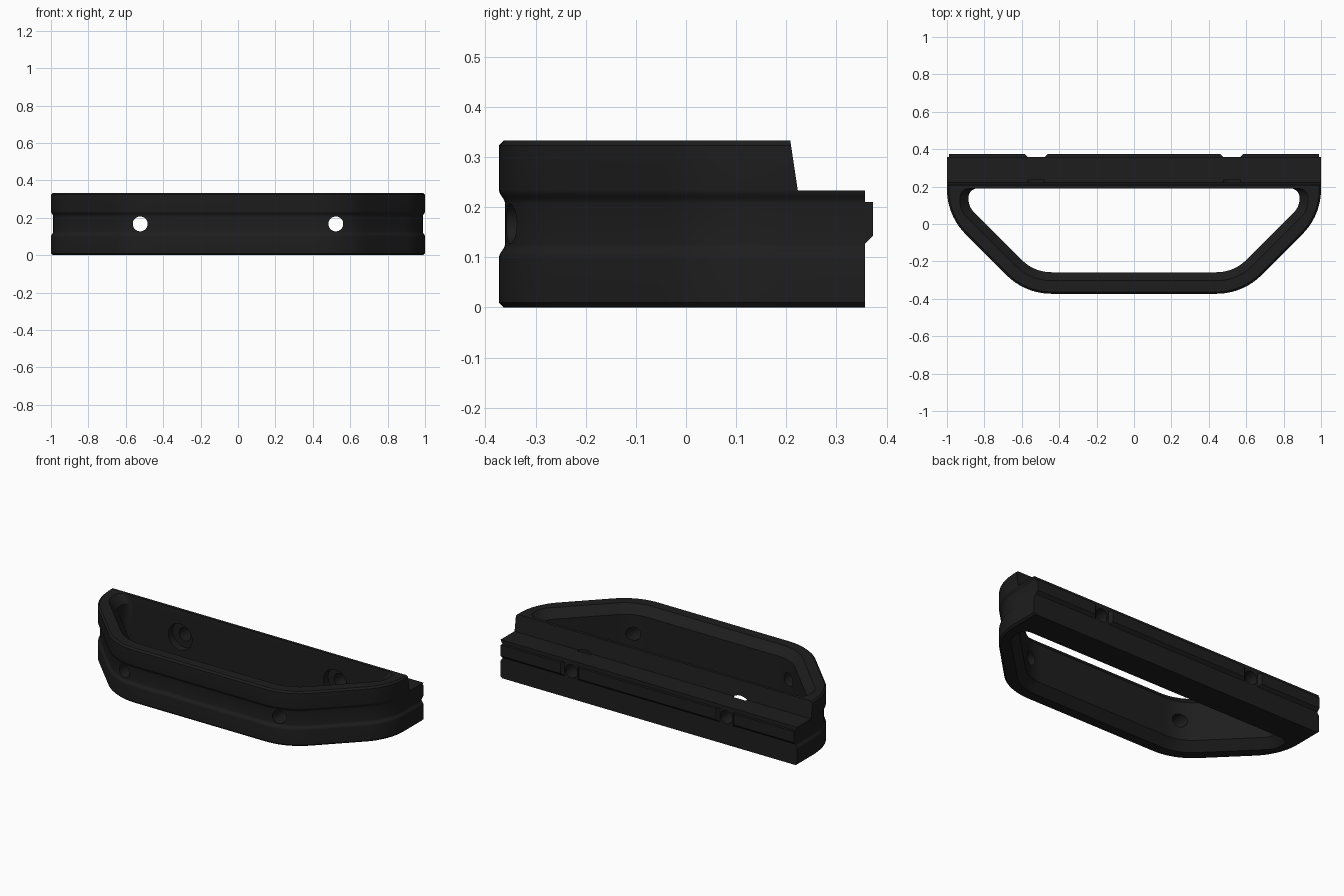
import bpy, bmesh, math
from mathutils import Vector

if "Cube" in bpy.data.objects:
    bpy.data.objects.remove(bpy.data.objects["Cube"])

TOP = 0.333        # overall height
BACK = 0.357       # back face of the rear bar
BAR = 0.19         # inner face of the rear bar
HOLE_X, HOLE_Z = 0.523, 0.167

mat = bpy.data.materials.new("matte black")
mat.diffuse_color = (0.0125, 0.0125, 0.0125, 1)
mat.use_nodes = True
mat.node_tree.nodes["Principled BSDF"].inputs["Base Color"].default_value = mat.diffuse_color


def outline(d, back, r_back, r_side, r_front):
    """Rounded trapezoid, inset by d on every side but the back."""
    w, f, s = 1 - d, 0.373 - d, 0.955 - d * math.sqrt(2)
    half = [(w, back, r_back), (w, w - s, r_side), (s - f, -f, r_front)]
    corners = half + [(-x, y, r) for x, y, r in reversed(half)]
    pts = []
    for i, (x, y, r) in enumerate(corners):
        p = Vector((x, y))
        if r == 0:
            pts.append(p)
            continue
        a = (Vector(corners[i - 1][:2]) - p).normalized()
        b = (Vector(corners[(i + 1) % 6][:2]) - p).normalized()
        half_angle = math.acos(a.dot(b)) / 2
        centre = p + (a + b).normalized() * (r / math.sin(half_angle))
        start = p + a * (r / math.tan(half_angle)) - centre
        end = p + b * (r / math.tan(half_angle)) - centre
        t0, t1 = math.atan2(start.y, start.x), math.atan2(end.y, end.x)
        turn = (t1 - t0 + math.pi) % math.tau - math.pi
        for k in range(13):
            t = t0 + turn * k / 12
            pts.append(centre + Vector((r * math.cos(t), r * math.sin(t))))
    return pts


def loft(name, rings):
    """Closed solid through rings of 3D points."""
    bm = bmesh.new()
    loops = [[bm.verts.new(p) for p in ring] for ring in rings]
    n = len(loops[0])
    for lo, hi in zip(loops, loops[1:]):
        for i in range(n):
            j = (i + 1) % n
            bm.faces.new((lo[i], lo[j], hi[j], hi[i]))
    bm.faces.new(loops[0][::-1])
    bm.faces.new(loops[-1])
    bmesh.ops.recalc_face_normals(bm, faces=bm.faces)
    me = bpy.data.meshes.new(name)
    bm.to_mesh(me)
    bm.free()
    me.materials.append(mat)
    ob = bpy.data.objects.new(name, me)
    bpy.context.collection.objects.link(ob)
    return ob


def rod(x, r, y0, y1):
    """Cylinder along y, used for drilling."""
    ring = [(x + r * math.cos(math.tau * k / 32), HOLE_Z + r * math.sin(math.tau * k / 32))
            for k in range(32)]
    return loft("drill", [[(a, y, c) for a, c in ring] for y in (y0, y1)])


def cut(target, cutter):
    """Subtract the cutter and bake the result into the target's mesh."""
    cutter.hide_render = True
    mod = target.modifiers.new("cut", 'BOOLEAN')
    mod.operation = 'DIFFERENCE'
    mod.solver = 'EXACT'
    mod.object = cutter
    bpy.context.view_layer.update()
    deps = bpy.context.evaluated_depsgraph_get()
    result = bpy.data.meshes.new_from_object(target.evaluated_get(deps))
    target.modifiers.clear()
    target.data = result
    bpy.data.objects.remove(cutter)


# Outer body: chamfered rims and a soft groove around the middle
profile = [(0.01, 0), (0, 0.01), (0, 0.098)]
profile += [(0.006 * (1 - math.cos(math.pi * k / 6)), 0.1 + 0.026 * k / 6) for k in range(1, 7)]
profile += [(0.006 * (1 + math.cos(math.pi * k / 6)), 0.208 + 0.026 * k / 6) for k in range(7)]
profile += [(0, TOP - 0.01), (0.01, TOP)]
body = loft("frame", [[(p.x, p.y, z) for p in outline(d, BACK, 0, 0.34 - d, 0.34 - d)]
                      for d, z in profile])

# Opening, flared towards the top and bottom rims
flare = [(0.055, -0.0167), (0.07, 0), (0.115, 0.05),
         (0.115, TOP - 0.05), (0.07, TOP), (0.055, TOP + 0.0167)]
cut(body, loft("opening", [[(p.x, p.y, z) for p in outline(d, BAR, 0.048, 0.1, 0.34 - d)]
                           for d, z in flare]))

# Step along the top of the rear bar, with a slightly leaning riser
step = [(0.223, 0.233), (0.5, 0.233), (0.5, 0.5), (0.183, 0.5)]
cut(body, loft("step", [[(x, y, z) for y, z in step] for x in (-1.2, 1.2)]))

# Screw holes through both bars, counterbored in the rear bar
for x in (-HOLE_X, HOLE_X):
    cut(body, rod(x, 0.04, -0.6, 0.6))
    cut(body, rod(x, 0.08, 0.1, 0.235))

# Tongue on the back face, interrupted at the screw holes
section = [(0.35, 0.127), (BACK, 0.127), (0.373, 0.143), (0.373, 0.21), (0.35, 0.21)]


def tongue(name, x0, slope0, x1, slope1):
    return loft(name, [[(x + s * (y - BACK), y, z) for y, z in section]
                       for x, s in ((x0, slope0), (x1, slope1))])


parts = [body,
         tongue("left_tongue", -0.988, 0, -0.568, -1),
         tongue("middle_tongue", -0.478, 1, 0.478, -1),
         tongue("right_tongue", 0.568, 1, 0.988, 0)]

# Smooth curves, crisp edges
bpy.ops.object.select_all(action='DESELECT')
for ob in parts:
    ob.select_set(True)
bpy.context.view_layer.objects.active = body
bpy.ops.object.shade_smooth_by_angle(angle=math.radians(25))
